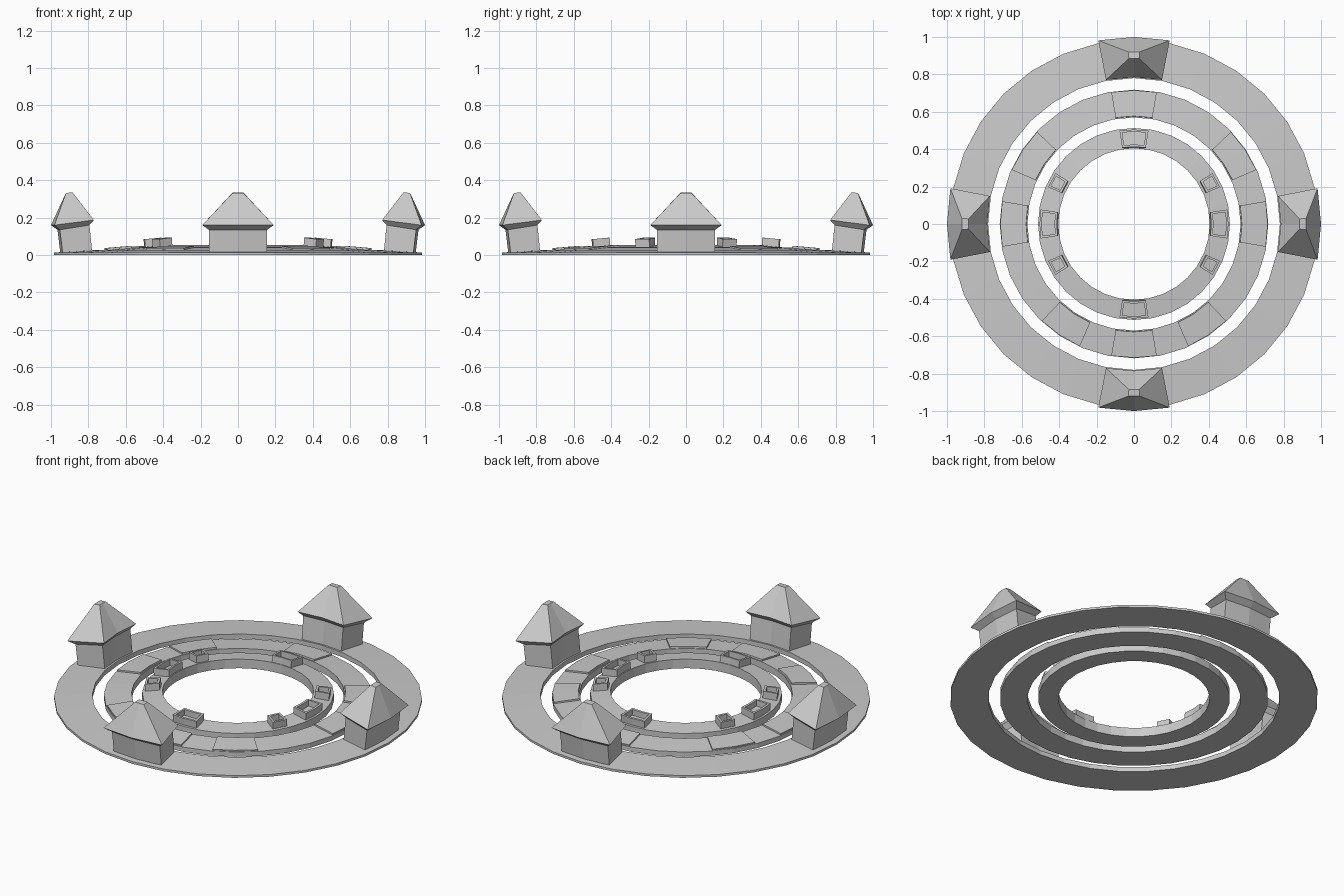
import bpy
from math import sin, cos, radians, pi

if "Cube" in bpy.data.objects:
    bpy.data.objects.remove(bpy.data.objects["Cube"])


def make_object(name, verts, faces):
    mesh = bpy.data.meshes.new(name)
    mesh.from_pydata(verts, [], faces)
    mesh.update()
    obj = bpy.data.objects.new(name, mesh)
    bpy.context.collection.objects.link(obj)
    return obj


def ring(name, r_in, r_out, z_in, z_out, n=32):
    """Flat-bottomed ring whose top slopes gently down to the outside."""
    profile = [(r_out, 0), (r_out, z_out), (r_in, z_in), (r_in, 0)]
    verts = [(r * cos(2 * pi * i / n), r * sin(2 * pi * i / n), z)
             for i in range(n) for r, z in profile]
    faces = []
    for i in range(n):
        a, b = 4 * i, 4 * ((i + 1) % n)
        for k in range(4):
            m = (k + 1) % 4
            faces.append((a + k, b + k, b + m, a + m))
    return make_object(name, verts, faces)


def sector_loft(name, angle, levels, segs=2):
    """Loft of curved sector outlines: (r_in, r_out, half angle, z_in, z_out)."""
    n = 2 * (segs + 1)
    verts, faces = [], []
    for r_in, r_out, half, z_in, z_out in levels:
        steps = [angle - half + 2 * half * i / segs for i in range(segs + 1)]
        outline = [(r_out, a, z_out) for a in steps]
        outline += [(r_in, a, z_in) for a in reversed(steps)]
        verts += [(r * cos(radians(a)), r * sin(radians(a)), z) for r, a, z in outline]
    for lv in range(len(levels) - 1):
        for k in range(n):
            m = (k + 1) % n
            faces.append((lv * n + k, lv * n + m, (lv + 1) * n + m, (lv + 1) * n + k))
    # caps as quads between outer and inner arcs
    top = (len(levels) - 1) * n
    for i in range(segs):
        quad = (i, i + 1, n - 2 - i, n - 1 - i)
        faces.append(tuple(top + q for q in quad))
        faces.append(tuple(reversed(quad)))
    return make_object(name, verts, faces)


# Three concentric rings
ring("outer_ring", 0.78, 0.985, 0.027, 0.013)
ring("middle_ring", 0.57, 0.718, 0.040, 0.028)
ring("inner_ring", 0.405, 0.513, 0.054, 0.042)

# Four roofed towers on the outer ring
for a in (0, 90, 180, 270):
    sector_loft("tower", a, [
        (0.790, 0.950, 9.4, 0.015, 0.010),
        (0.805, 0.965, 9.3, 0.160, 0.135),
        (0.785, 1.000, 11.0, 0.187, 0.160),
        (0.885, 0.920, 1.8, 0.335, 0.332)])

# Low slabs on the middle ring
for a in (0, 33.75, 90, 146.25, 180, 236.25, 270, 303.75):
    sector_loft("slab", a, [
        (0.575, 0.713, 9.8, 0.035, 0.022),
        (0.577, 0.715, 9.8, 0.049, 0.037)])


# Open crates on the inner ring
def crate(name, angle, r_in, r_out, half, segs):
    wall = 0.012
    inner_half = half - 1.5
    sector_loft(name, angle, [
        (r_in - 0.004, r_out - 0.004, half, 0.045, 0.038),
        (r_in, r_out, half, 0.093, 0.085),
        (r_in + wall, r_out - wall, inner_half, 0.092, 0.086),
        (r_in + wall, r_out - wall, inner_half, 0.058, 0.050)], segs)


for a in (0, 90, 180, 270):
    crate("large_crate", a, 0.413, 0.505, 8.8, 2)
for a in (28.1, 151.9, 208.1, 331.9):
    crate("small_crate", a, 0.422, 0.500, 4.9, 1)
